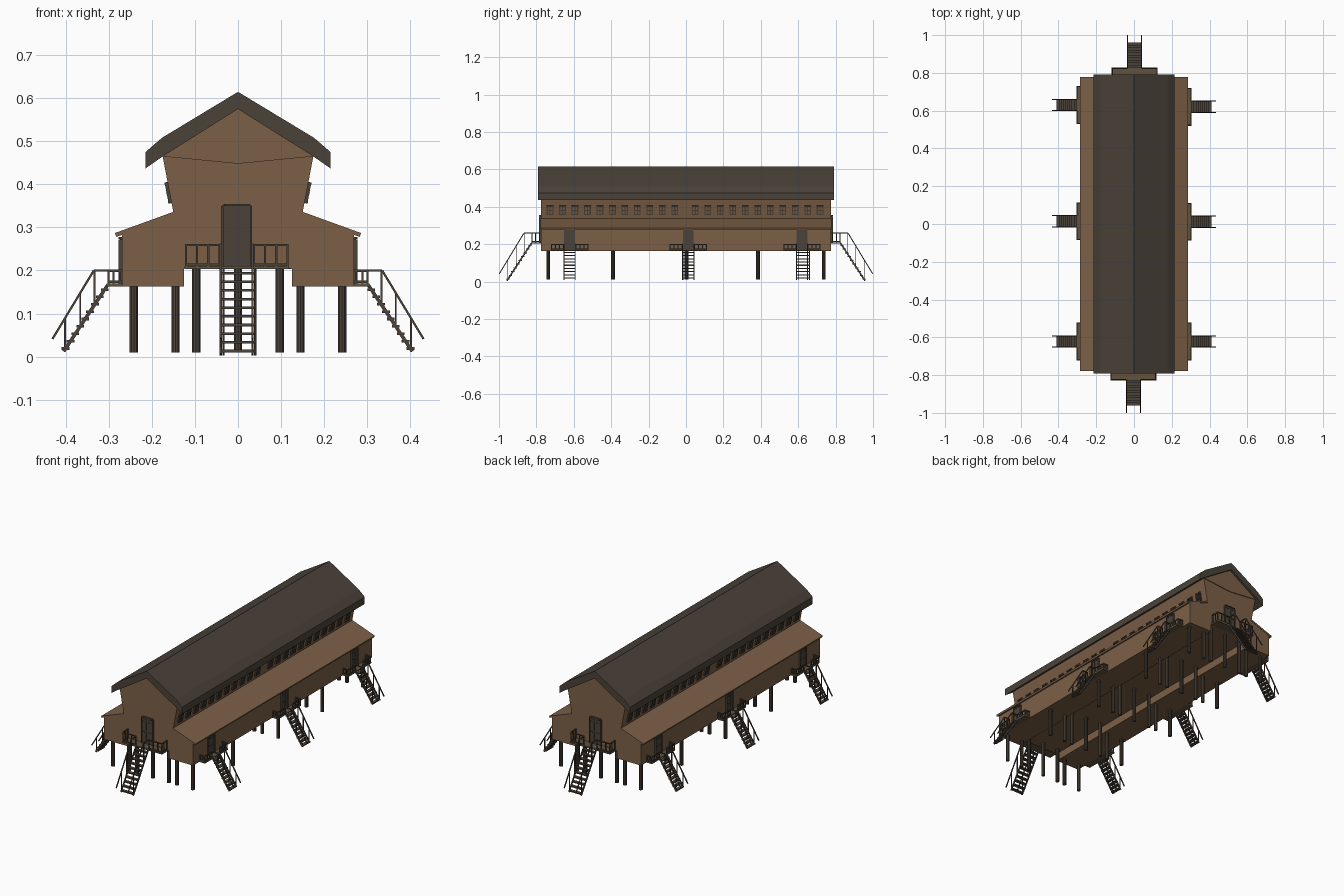
import bpy, bmesh
from math import pi
from mathutils import Vector, Matrix

if "Cube" in bpy.data.objects:
    bpy.data.objects.remove(bpy.data.objects["Cube"])


def mat(name, r, g, b):
    m = bpy.data.materials.new(name)
    m.diffuse_color = (r, g, b, 1)
    m.use_nodes = True
    m.node_tree.nodes["Principled BSDF"].inputs["Base Color"].default_value = m.diffuse_color
    return m


WOOD = mat("brown_wood", 0.20, 0.115, 0.062)
DARK = mat("dark_wood", 0.070, 0.055, 0.042)
DECK = mat("deck_wood", 0.12, 0.088, 0.05)


def finish(bm, name, material, matrix=Matrix()):
    bmesh.ops.recalc_face_normals(bm, faces=bm.faces)
    bm.transform(matrix)
    me = bpy.data.meshes.new(name)
    bm.to_mesh(me)
    bm.free()
    me.materials.append(material)
    ob = bpy.data.objects.new(name, me)
    bpy.context.collection.objects.link(ob)
    return ob


def box(bm, x0, x1, y0, y1, z0, z1, m=Matrix()):
    t = Matrix.Translation(((x0 + x1) / 2, (y0 + y1) / 2, (z0 + z1) / 2))
    s = Matrix.Diagonal((x1 - x0, y1 - y0, z1 - z0, 1))
    bmesh.ops.create_cube(bm, size=1, matrix=m @ t @ s)


def bar(bm, p, q, w, d=None):
    """Square bar from p to q, w across, d deep."""
    p, q = Vector(p), Vector(q)
    v = q - p
    rot = v.to_track_quat('Z', 'Y').to_matrix().to_4x4()
    s = Matrix.Diagonal((w, d or w, v.length, 1))
    bmesh.ops.create_cube(bm, size=1, matrix=Matrix.Translation((p + q) / 2) @ rot @ s)


def prism(bm, pts, axis_to_3d, a, b):
    """Extrude a 2D outline between a and b."""
    f = bm.faces.new([bm.verts.new(axis_to_3d(p, a)) for p in pts])
    new = bmesh.ops.extrude_face_region(bm, geom=[f])["geom"]
    off = Vector(axis_to_3d((0, 0), b)) - Vector(axis_to_3d((0, 0), a))
    bmesh.ops.translate(bm, verts=[g for g in new if isinstance(g, bmesh.types.BMVert)], vec=off)


def along_y(p, t):
    return (p[0], t, p[1])


def along_x(p, t):
    return (t, p[0], p[1])


def mirrored(half):
    """Complete a right-half outline across x = 0."""
    return half + [(-x, z) for x, z in reversed(half) if x > 0]


def long_part(name, pts, half_len, material):
    bm = bmesh.new()
    prism(bm, pts, along_y, -half_len, half_len)
    return finish(bm, name, material)


# Hall walls with raised centre floor, side aisles and leaning upper walls
half = [(0.125, 0.205), (0.125, 0.163), (0.27, 0.163), (0.27, 0.284),
        (0.15, 0.334), (0.175, 0.465), (0, 0.448)]
long_part("hall_walls", mirrored(half), 0.775, WOOD)
long_part("gable_walls", [(0.175, 0.465), (0, 0.577), (-0.175, 0.465), (0, 0.448)], 0.779, WOOD)

# Main roof with a kink at the eaves
outer = [(0, 0.615), (0.177, 0.508), (0.215, 0.475)]
inner = [(0.215, 0.437), (0.175, 0.465), (0, 0.575)]
long_part("main_roof", outer + inner + [(-x, z) for x, z in inner[1::-1]]
          + [(-x, z) for x, z in outer[:0:-1]], 0.791, DARK)

# Aisle roofs
for s, side in ((1, "right"), (-1, "left")):
    pts = [(0.148, 0.337), (0.286, 0.287), (0.283, 0.278), (0.148, 0.327)]
    long_part(side + "_aisle_roof", [(s * x, z) for x, z in pts], 0.777, WOOD)

# Stilts
bm = bmesh.new()
for x in (-0.242, -0.145, -0.097, 0, 0.097, 0.145, 0.242):
    top = 0.21 if abs(x) < 0.12 else 0.168
    for y in (-0.737, -0.39, 0.003, 0.385, 0.737):
        bmesh.ops.create_cone(bm, cap_ends=True, segments=10, radius1=0.01, radius2=0.01,
                              depth=top - 0.01, matrix=Matrix.Translation((x, y, (top + 0.01) / 2)))
finish(bm, "stilts", DARK)

# Rows of four-pane windows on the leaning upper walls
lean = Matrix.Translation((0.16, 0, 0.381)) @ Matrix.Rotation(0.188, 4, 'Y')
for ang, side in ((0, "right"), (pi, "left")):
    bm = bmesh.new()
    for i in range(11):
        for y in (-0.727 + i * 0.0667, 0.05 + i * 0.0667):
            m = lean @ Matrix.Translation((0, y if ang == 0 else -y, 0))
            for v in (-0.015, 0, 0.015):
                box(bm, -0.003, 0.006, v - 0.003, v + 0.003, -0.024, 0.024, m)
            for z in (-0.022, 0, 0.022):
                box(bm, -0.003, 0.0065, -0.018, 0.018, z - 0.003, z + 0.003, m)
    finish(bm, side + "_windows", DARK, Matrix.Rotation(ang, 4, 'Z'))


def entrance(name, ang, v0, wall, edge, floor, pw, rail_h, sw, knee, rail_end, foot, dw, dtop, treads):
    """Door, porch, railing and stairs; local x points outwards."""
    M = Matrix.Rotation(ang, 4, 'Z') @ Matrix.Translation((0, v0, 0))
    # Porch deck
    bm = bmesh.new()
    box(bm, wall - 0.003, edge, -pw, pw, floor - 0.003, floor + 0.004)
    finish(bm, name + "_porch_deck", DECK, M)

    # Door leaf with clipped top corners, rim and raised panels
    bm = bmesh.new()
    c = 0.006
    leaf = [(-dw, floor), (dw, floor), (dw, dtop - c), (dw - c, dtop), (c - dw, dtop), (-dw, dtop - c)]
    prism(bm, leaf, along_x, wall - 0.006, wall + 0.004)
    h = dtop - floor
    for s in (-1, 1):
        a, b = sorted((s * dw, s * (dw - 0.005)))
        box(bm, wall, wall + 0.008, a, b, floor, dtop - c)
        a, b = sorted((s * dw * 0.13, s * dw * 0.75))
        for lo, hi in ((0.2, 0.46), (0.53, 0.83), (0.89, 0.93)):
            box(bm, wall, wall + 0.006, a, b, floor + lo * h, floor + hi * h)
    box(bm, wall, wall + 0.008, c - dw, dw - c, dtop - 0.005, dtop)
    finish(bm, name + "_door", DARK, M)

    # Porch railing: front panels either side of the stairs, and the returns
    bm = bmesh.new()
    w, e, top = 0.005, edge - 0.004, floor + rail_h
    for s in (-1, 1):
        o = s * (pw - 0.003)
        n = s * (sw + 0.003)
        for z in (floor + 0.008, top - w / 2):
            bar(bm, (e, n, z), (e, o, z), w)
            bar(bm, (wall, o, z), (e, o, z), w)
        for i in range(4):
            y = n + (o - n) * i / 3
            bar(bm, (e, y, floor), (e, y, top), w)
        for i in range(2):
            x = wall + 0.004 + (e - wall) * i / 2
            bar(bm, (x, o, floor), (x, o, top), w)
    finish(bm, name + "_porch_railing", DARK, M)

    # Stairs: stringers, treads and handrails
    bm = bmesh.new()
    start = Vector((edge - 0.002, 0, floor))
    end, K, R = (Vector((p[0], 0, p[1])) for p in (foot, knee, rail_end))
    for s in (-1, 1):
        off = Vector((0, s * sw, 0))
        bar(bm, start + off, end + off, 0.005, 0.008)
        bar(bm, Vector((edge - 0.004, s * sw, K.z)), K + off, 0.005)
        bar(bm, K + off, R + off, 0.005)
        for t in (0.3, 0.62, 0.97):
            p = start.lerp(end, t)
            f = (p.x - K.x) / (R.x - K.x)
            q = K.lerp(R, max(f, 0))
            bar(bm, p + off, Vector((p.x, 0, q.z)) + off, 0.004)
    for i in range(treads):
        p = start.lerp(end, (i + 0.6) / treads)
        box(bm, p.x - 0.009, p.x + 0.009, -sw, sw, p.z - 0.003, p.z + 0.003)
    finish(bm, name + "_stairs", DARK, M)


# End entrances
for name, ang in (("front", -pi / 2), ("back", pi / 2)):
    entrance(name, ang, -0.003, 0.778, 0.828, 0.206, 0.121, 0.056, 0.037,
             (0.866, 0.26), (0.998, 0.042), (0.957, 0.005), 0.036, 0.355, 10)

# Side entrances, three along each aisle
for side, ang, ys in (("right", 0, (-0.622, 0.012, 0.62)), ("left", pi, (-0.622, 0.014, 0.63))):
    for label, y in zip(("front", "middle", "rear"), ys):
        entrance(side + "_" + label, ang, y if ang == 0 else -y, 0.27, 0.305, 0.166, 0.1, 0.036, 0.03,
                 (0.335, 0.2), (0.431, 0.041), (0.405, 0.012), 0.029, 0.278, 9)
